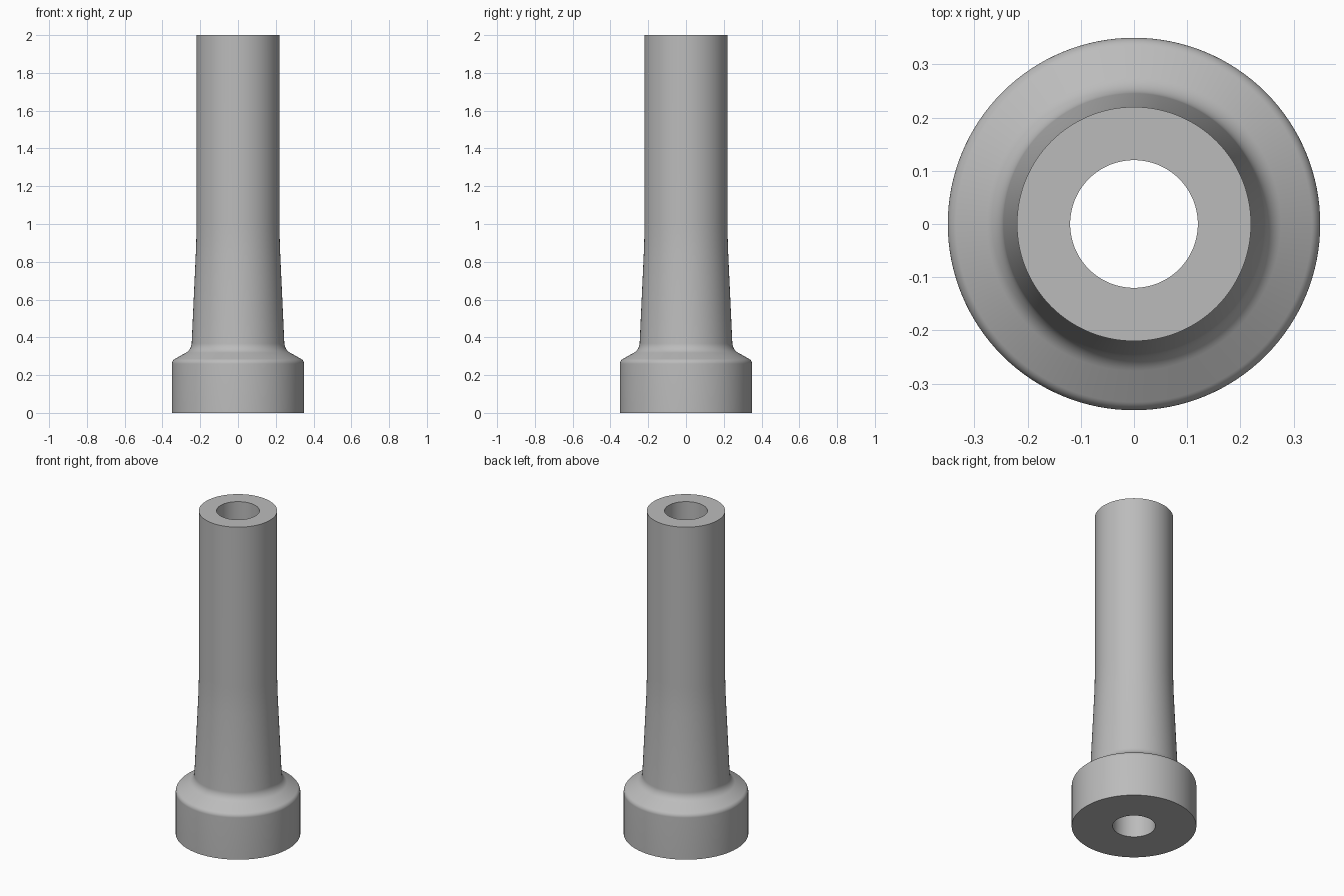
import bpy
import bmesh
import math
from mathutils import Vector

cube = bpy.data.objects.get("Cube")
if cube:
    bpy.data.objects.remove(cube, do_unlink=True)

SEGMENTS = 128


def fillet(before, corner, after, radius, steps=8):
    """Points of a circular arc that rounds a profile corner."""
    before, corner, after = Vector(before), Vector(corner), Vector(after)
    u, v = (before - corner).normalized(), (after - corner).normalized()
    half = math.acos(u.dot(v)) / 2
    reach = radius / math.tan(half)
    centre = corner + (u + v).normalized() * radius / math.sin(half)
    start, end = corner + u * reach - centre, corner + v * reach - centre
    return [centre + start.lerp(end, i / steps).normalized() * radius
            for i in range(steps + 1)]


def lathe(name, profile, material):
    """Revolve a closed (radius, height) profile around z."""
    bm = bmesh.new()
    rings = []
    for i in range(SEGMENTS):
        a = math.tau * i / SEGMENTS
        rings.append([bm.verts.new((r * math.cos(a), r * math.sin(a), z))
                      for r, z in profile])
    for i, ring in enumerate(rings):
        following = rings[(i + 1) % SEGMENTS]
        for j in range(len(profile)):
            k = (j + 1) % len(profile)
            bm.faces.new((ring[j], following[j], following[k], ring[k]))
    bmesh.ops.recalc_face_normals(bm, faces=bm.faces[:])
    mesh = bpy.data.meshes.new(name)
    bm.to_mesh(mesh)
    bm.free()
    obj = bpy.data.objects.new(name, mesh)
    bpy.context.collection.objects.link(obj)
    mesh.materials.append(material)
    bpy.ops.object.select_all(action='DESELECT')
    obj.select_set(True)
    bpy.context.view_layer.objects.active = obj
    bpy.ops.object.shade_smooth_by_angle(angle=math.radians(30))


grey = bpy.data.materials.new("plain grey")
grey.use_nodes = True
colour = (0.5, 0.5, 0.5, 1)
grey.diffuse_color = colour
grey.node_tree.nodes["Principled BSDF"].inputs["Base Color"].default_value = colour

# Outer corners: collar foot, collar shoulder, neck root, taper end, rim
foot, shoulder, root = (0.35, 0), (0.35, 0.277), (0.247, 0.335)
taper_end, rim = (0.22, 0.92), (0.22, 2)
bore = 0.12

outline = [(bore, 0), foot]
outline += fillet(foot, shoulder, root, 0.03)
outline += fillet(shoulder, root, taper_end, 0.06)
outline += fillet(root, taper_end, rim, 4)
outline += [rim, (bore, 2)]

# Flanged tube with a straight through bore
lathe("flanged_tube", outline, grey)
